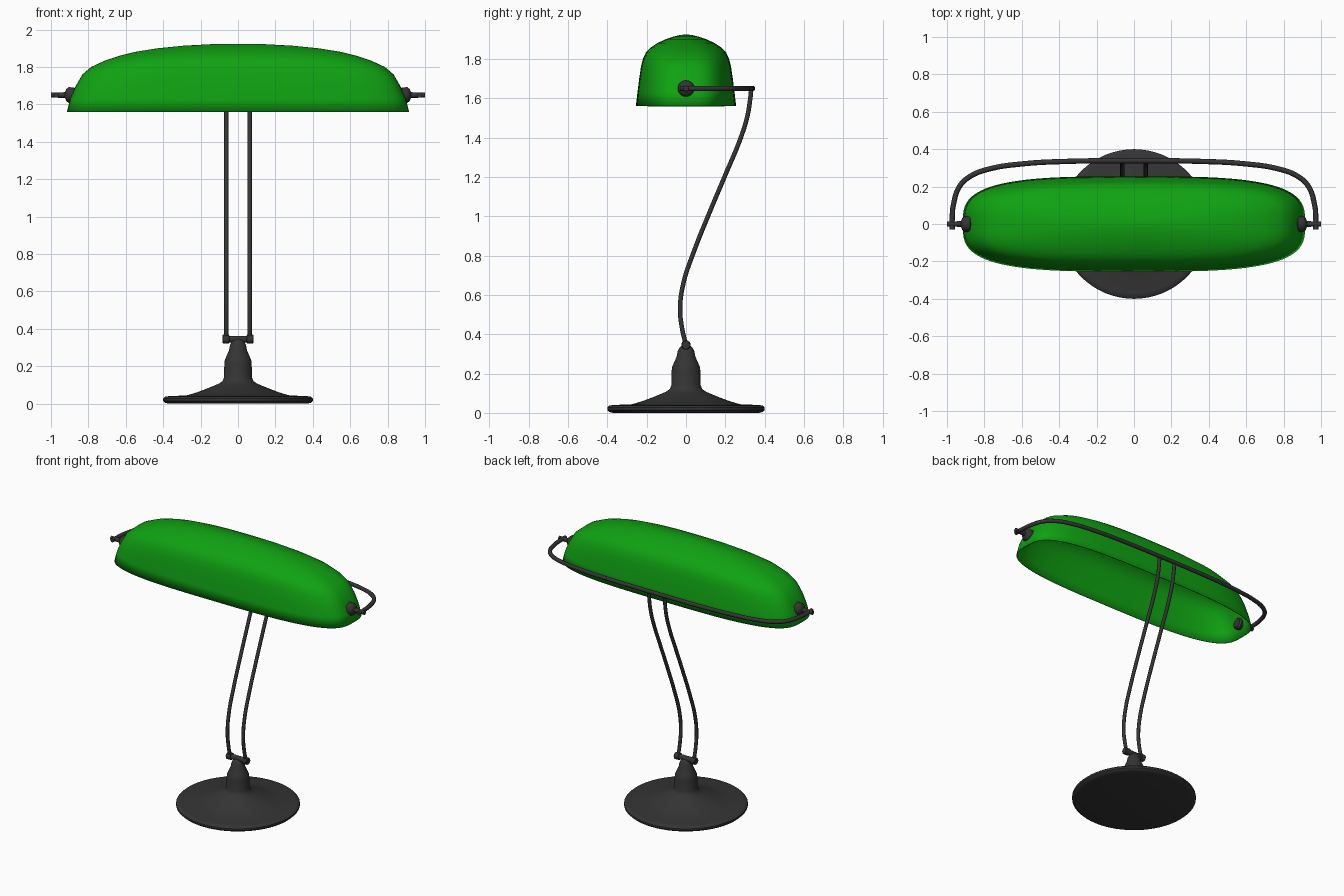
import bpy, bmesh, math
from mathutils import Matrix

if "Cube" in bpy.data.objects:
    bpy.data.objects.remove(bpy.data.objects["Cube"])


def material(name, rgb):
    m = bpy.data.materials.new(name)
    m.diffuse_color = (*rgb, 1)
    m.use_nodes = True
    m.node_tree.nodes["Principled BSDF"].inputs["Base Color"].default_value = m.diffuse_color
    return m


GREEN = material("green_enamel", (0.005, 0.36, 0.006))
DARK = material("dark_metal", (0.035, 0.035, 0.035))


def activate(ob):
    bpy.ops.object.select_all(action='DESELECT')
    ob.select_set(True)
    bpy.context.view_layer.objects.active = ob


def loft(name, rings, mat, angle=40, cap=True):
    """Skin a list of equal-length closed rings."""
    bm = bmesh.new()
    vs = [[bm.verts.new(p) for p in r] for r in rings]
    n = len(rings[0])
    for a, b in zip(vs, vs[1:]):
        for i in range(n):
            j = (i + 1) % n
            bm.faces.new((a[i], a[j], b[j], b[i]))
    if cap:
        bm.faces.new(vs[0][::-1])
    bm.faces.new(vs[-1])
    bmesh.ops.recalc_face_normals(bm, faces=bm.faces)
    me = bpy.data.meshes.new(name)
    bm.to_mesh(me)
    bm.free()
    ob = bpy.data.objects.new(name, me)
    bpy.context.collection.objects.link(ob)
    me.materials.append(mat)
    activate(ob)
    bpy.ops.object.shade_smooth_by_angle(angle=math.radians(angle))
    return ob


def lathe(name, profile, n=48, matrix=Matrix()):
    rings = [[matrix @ Matrix.Rotation(2 * math.pi * i / n, 4, 'Z') @ Matrix.Translation((r, 0, z)).translation
              for i in range(n)] for r, z in profile]
    return loft(name, rings, DARK)


def tube(name, points, radius):
    cu = bpy.data.curves.new(name, 'CURVE')
    cu.dimensions = '3D'
    cu.bevel_depth = radius
    cu.bevel_resolution = 3
    cu.resolution_u = 10
    cu.use_fill_caps = True
    sp = cu.splines.new('BEZIER')
    sp.bezier_points.add(len(points) - 1)
    for bp, p in zip(sp.bezier_points, points):
        bp.co = p
        bp.handle_left_type = bp.handle_right_type = 'AUTO'
    ob = bpy.data.objects.new(name, cu)
    bpy.context.collection.objects.link(ob)
    cu.materials.append(DARK)
    activate(ob)
    bpy.ops.object.convert(target='MESH')
    bpy.ops.object.shade_smooth_by_angle(angle=math.radians(50))


# Turned base with neck
lathe("base", [(0.37, 0), (0.39, 0.005), (0.4, 0.015), (0.4, 0.028), (0.39, 0.037), (0.37, 0.04),
               (0.275, 0.044), (0.22, 0.06), (0.16, 0.083), (0.105, 0.106), (0.083, 0.12),
               (0.075, 0.14), (0.073, 0.215), (0.07, 0.235), (0.06, 0.258), (0.048, 0.285),
               (0.042, 0.315), (0.034, 0.33), (0.02, 0.345)], 64)

# Cross pin on the neck with end collars
lathe("neck_crossbar", [(0.02, -0.083), (0.024, -0.079), (0.024, -0.048), (0.018, -0.046),
                        (0.018, 0.046), (0.024, 0.048), (0.024, 0.079), (0.02, 0.083)], 24,
      Matrix.Translation((0, 0, 0.345)) @ Matrix.Rotation(math.pi / 2, 4, 'Y'))

# Twin curved stems and shade pivots
stem = [(0, 0.345), (-0.02, 0.43), (-0.03, 0.53), (-0.013, 0.66), (0.04, 0.82), (0.12, 1.02),
        (0.2, 1.21), (0.275, 1.39), (0.31, 1.5), (0.327, 1.6), (0.332, 1.65)]
for side, s in (("left", -1), ("right", 1)):
    tube(side + "_stem", [(s * 0.062, y, z) for y, z in stem], 0.012)
    lathe(side + "_pivot", [(0.03, 0.865), (0.041, 0.876), (0.042, 0.905), (0.032, 0.918),
                            (0.015, 0.925), (0.014, 1.0)], 24,
          Matrix.Translation((0, 0, 1.65)) @ Matrix.Rotation(s * math.pi / 2, 4, 'Y'))

# Hoop around the back of the shade
half = [(0.972, -0.03), (0.972, 0.03), (0.966, 0.1), (0.93, 0.205), (0.87, 0.258), (0.77, 0.295), (0.6, 0.321), (0.35, 0.335)]
hoop = half + [(0, 0.338)] + [(-x, y) for x, y in reversed(half)]
tube("shade_hoop", [(x, y, 1.65) for x, y in hoop], 0.014)

# Lofted shade: height, half length, half width, roundness exponent
levels = [(1.56, 0.915, 0.255, 3.3), (1.63, 0.897, 0.247, 3.3), (1.70, 0.867, 0.238, 3.3),
          (1.76, 0.832, 0.229, 3.2), (1.80, 0.785, 0.219, 3.1), (1.835, 0.71, 0.203, 2.9),
          (1.86, 0.635, 0.176, 2.7), (1.88, 0.555, 0.147, 2.5), (1.9, 0.43, 0.103, 2.3),
          (1.914, 0.29, 0.062, 2.1), (1.922, 0.14, 0.028, 2), (1.924, 0.03, 0.006, 2)]


def superellipse(z, a, b, e, n=96):
    ring = []
    for i in range(n):
        t = 2 * math.pi * i / n
        c, s = math.cos(t), math.sin(t)
        ring.append((a * math.copysign(abs(c) ** (2 / e), c), b * math.copysign(abs(s) ** (2 / e), s), z))
    return ring


shade = loft("shade", [superellipse(*l) for l in levels], GREEN, 60, cap=False)
mod = shade.modifiers.new("thickness", 'SOLIDIFY')
mod.thickness = 0.005
mod.offset = -1
